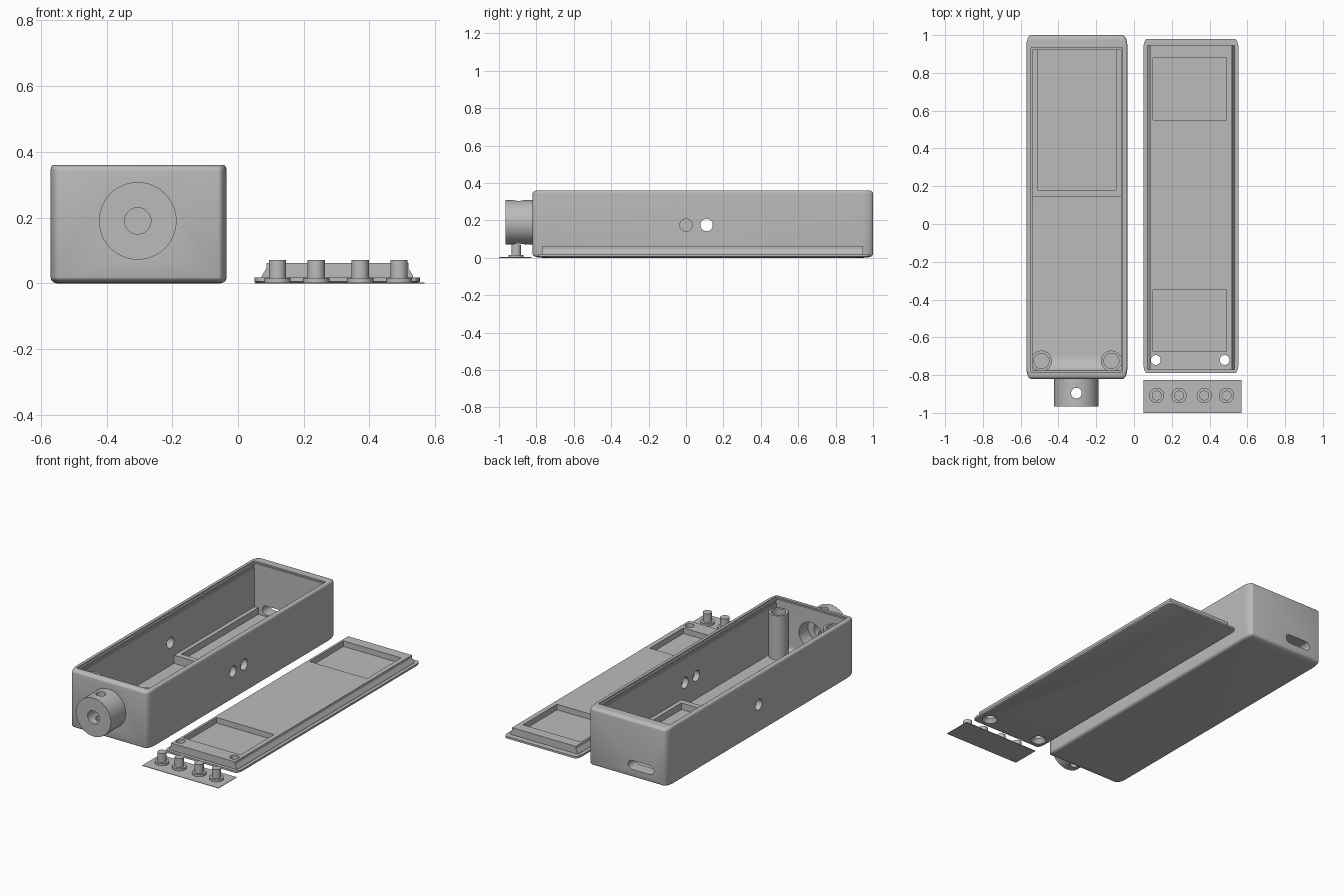
import bpy, bmesh, math

if "Cube" in bpy.data.objects:
    bpy.data.objects.remove(bpy.data.objects["Cube"])

grey = bpy.data.materials.new("plain_grey")
grey.use_nodes = True
grey.diffuse_color = (0.5, 0.5, 0.5, 1)
grey.node_tree.nodes["Principled BSDF"].inputs["Base Color"].default_value = (0.5, 0.5, 0.5, 1)


def loft(name, x0, x1, y0, y1, levels, rx=0, ry=0, steps=8):
    """Stack rounded rectangles; each level is (z, x inset, y inset)."""
    bm = bmesh.new()
    rings = []
    for z, ix, iy in levels:
        ring = []
        corners = [(x1, y1, 1, 1), (x0, y1, -1, 1), (x0, y0, -1, -1), (x1, y0, 1, -1)]
        for q, (cx, cy, sx, sy) in enumerate(corners):
            for k in range(steps + 1 if rx else 1):
                a = (q + k / steps) * math.pi / 2
                px = cx - sx * (ix + rx) + rx * math.cos(a)
                py = cy - sy * (iy + ry) + ry * math.sin(a)
                ring.append(bm.verts.new((px, py, z)))
        rings.append(ring)
    n = len(rings[0])
    for low, high in zip(rings, rings[1:]):
        for i in range(n):
            j = (i + 1) % n
            bm.faces.new((low[i], low[j], high[j], high[i]))
    bm.faces.new(rings[0][::-1])
    bm.faces.new(rings[-1])
    return finish(bm, name)


def finish(bm, name):
    bmesh.ops.remove_doubles(bm, verts=bm.verts, dist=1e-5)
    bmesh.ops.recalc_face_normals(bm, faces=bm.faces)
    mesh = bpy.data.meshes.new(name)
    bm.to_mesh(mesh)
    bm.free()
    mesh.materials.append(grey)
    obj = bpy.data.objects.new(name, mesh)
    bpy.context.collection.objects.link(obj)
    return obj


def block(name, x0, x1, y0, y1, z0, z1):
    return loft(name, x0, x1, y0, y1, [(z0, 0, 0), (z1, 0, 0)])


def rod(name, centre, r, length, axis="Z", r_end=None):
    bm = bmesh.new()
    bmesh.ops.create_cone(bm, cap_ends=True, segments=48, radius1=r,
                          radius2=r if r_end is None else r_end, depth=length)
    obj = finish(bm, name)
    turn = {"X": (0, math.pi / 2, 0), "Y": (math.pi / 2, 0, 0), "Z": (0, 0, 0)}[axis]
    obj.rotation_euler = turn
    obj.location = centre
    return obj


def combine(target, others, operation):
    for other in others:
        mod = target.modifiers.new("combine", "BOOLEAN")
        mod.operation, mod.solver, mod.object = operation, "EXACT", other
    bpy.context.view_layer.update()
    mesh = bpy.data.meshes.new_from_object(
        target.evaluated_get(bpy.context.evaluated_depsgraph_get()))
    target.modifiers.clear()
    target.data = mesh
    for other in others:
        bpy.data.objects.remove(other)


def smooth(obj):
    bpy.ops.object.select_all(action="DESELECT")
    bpy.context.view_layer.objects.active = obj
    obj.select_set(True)
    bpy.ops.object.shade_smooth_by_angle(angle=math.radians(30))


# Case shell with rounded bottom and rim
arc = [(1 - math.cos(k * math.pi / 12), 1 - math.sin(k * math.pi / 12)) for k in range(7)]
bottom = [(0.018 * h, 0.02 * i, 0.05 * i) for h, i in arc]
top = [(0.36 - 0.018 * h, 0.008 * i, 0.025 * i) for h, i in reversed(arc)]
case = loft("case", -0.57, -0.035, -0.82, 1.0, bottom + top, 0.025, 0.06)
combine(case, [
    block("cavity", -0.535, -0.07, -0.775, 0.925, 0.035, 0.5),
    block("lid_seat", -0.545, -0.06, -0.785, 0.935, 0.352, 0.5),
    block("snap_groove", -0.542, -0.063, -0.775, 0.925, 0.325, 0.34),
], "DIFFERENCE")

# Raised battery tray in the rear of the case
tray = block("battery_tray", -0.538, -0.067, 0.145, 0.928, 0.03, 0.085)
combine(tray, [block("tray_pocket", -0.51, -0.095, 0.18, 0.95, 0.045, 0.2)], "DIFFERENCE")

# Concave fillet where the floor meets the front wall
bm = bmesh.new()
profile = [(-0.778, 0.03), (-0.68, 0.03)]
for k in range(9):
    a = k * math.pi / 16
    profile.append((-0.68 - 0.095 * math.sin(a), 0.085 - 0.05 * math.cos(a)))
profile.append((-0.778, 0.085))
face = bm.faces.new([bm.verts.new((-0.538, y, z)) for y, z in profile])
new = bmesh.ops.extrude_face_region(bm, geom=[face])["geom"]
bmesh.ops.translate(bm, verts=[v for v in new if isinstance(v, bmesh.types.BMVert)],
                    vec=(0.471, 0, 0))
fillet = finish(bm, "floor_fillet")

# Round nozzle on the front wall
nozzle = rod("nozzle", (-0.305, -0.885, 0.19), 0.118, 0.16, "Y")
combine(case, [tray, fillet, nozzle], "UNION")

# Bores, side holes and the rear port
combine(case, [
    rod("wide_bore", (-0.305, -0.8, 0.19), 0.08, 0.12, "Y"),
    rod("narrow_bore", (-0.305, -0.9, 0.19), 0.04, 0.2, "Y"),
    rod("cross_hole", (-0.305, -0.895, 0.2), 0.028, 0.4),
    rod("near_hole", (-0.05, 0.0, 0.175), 0.033, 0.12, "X"),
    rod("through_hole", (-0.3, 0.11, 0.175), 0.033, 0.7, "X"),
    block("port_middle", -0.455, -0.335, 0.85, 1.1, 0.055, 0.11),
    rod("port_end_a", (-0.455, 0.975, 0.0825), 0.0275, 0.25, "Y"),
    rod("port_end_b", (-0.335, 0.975, 0.0825), 0.0275, 0.25, "Y"),
], "DIFFERENCE")
smooth(case)

# Screw posts inside the case
for side, x in (("left", -0.12), ("right", -0.49)):
    post = rod(side + "_screw_post", (x, -0.725, 0.168), 0.055, 0.274)
    combine(post, [rod("post_bore", (x, -0.725, 0.25), 0.04, 0.3)], "DIFFERENCE")
    trim = block("trim", -0.54, -0.065, -0.78, 0.9, 0, 0.5)
    combine(post, [trim], "INTERSECT")
    smooth(post)

# Lid: thin rounded plate with a tapered plug on top
lid = loft("lid", 0.05, 0.553, -0.79, 0.98,
           [(0.003, 0.004, 0.01), (0.006, 0, 0), (0.018, 0, 0)], 0.02, 0.05)
plug = loft("plug", 0.072, 0.533, -0.77, 0.945,
            [(0.01, 0, 0), (0.022, 0, 0), (0.045, 0.014, 0), (0.062, 0.014, 0)])
combine(lid, [plug], "UNION")
cuts = [block("rear_pocket", 0.1, 0.49, 0.55, 0.88, 0.028, 0.1),
        block("front_pocket", 0.1, 0.49, -0.675, -0.35, 0.028, 0.1)]
for x in (0.115, 0.48):
    cuts.append(rod("screw_hole", (x, -0.72, 0.03), 0.026, 0.2))
    cuts.append(rod("countersink", (x, -0.72, 0.012), 0.05, 0.03, "Z", 0.026))
combine(lid, cuts, "DIFFERENCE")
smooth(lid)

# Thin sheet carrying four push buttons
block("button_sheet", 0.05, 0.568, -1.0, -0.825, 0, 0.003)
for i, x in enumerate((0.12, 0.238, 0.372, 0.49)):
    smooth(rod(f"button_flange_{i + 1}", (x, -0.908, 0.009), 0.04, 0.014))
    smooth(rod(f"button_shaft_{i + 1}", (x, -0.908, 0.04), 0.026, 0.062))
